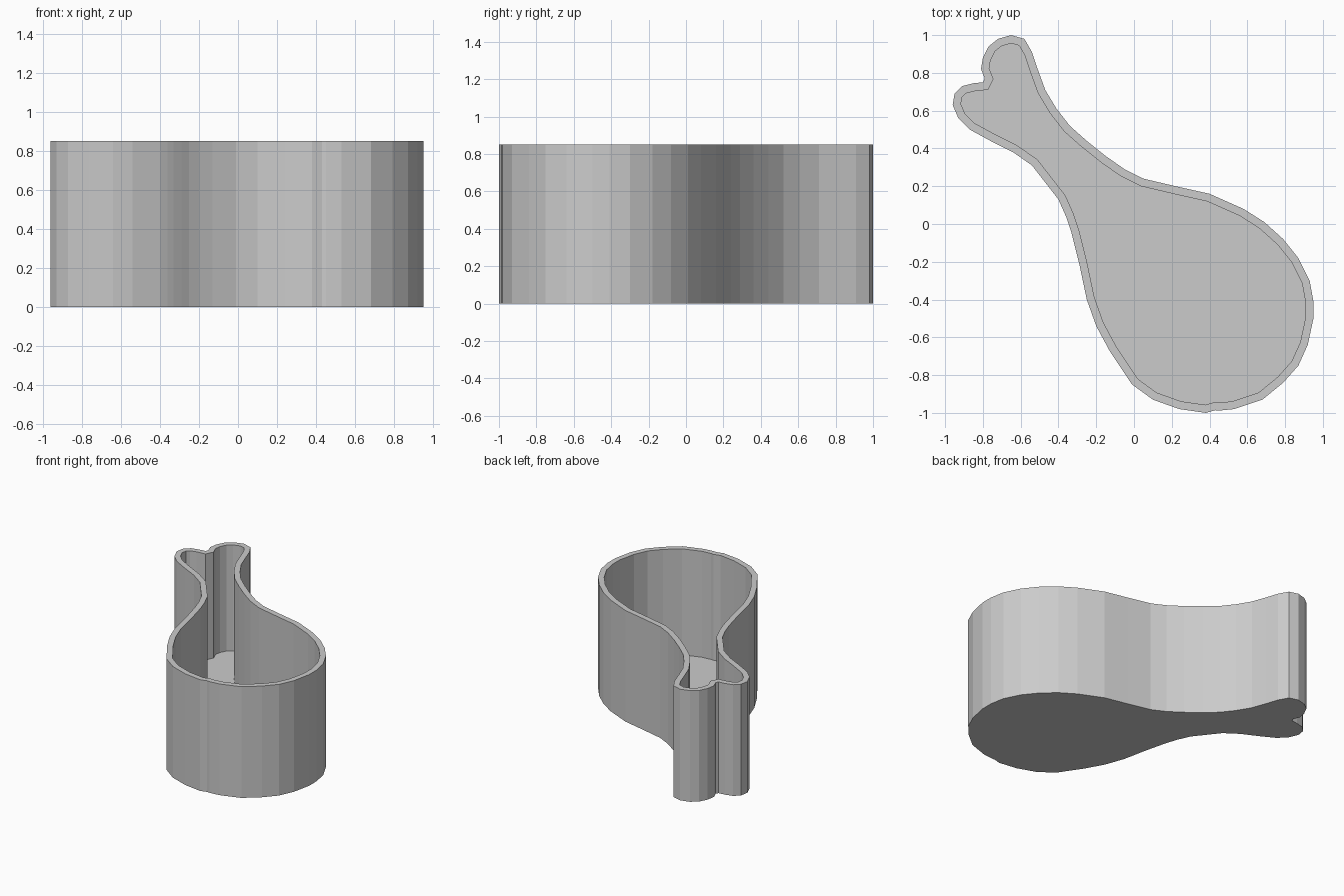
import bpy
import bmesh
from mathutils import Vector

HEIGHT = 0.85
WALL = 0.042
FLOOR = 0.04

# Drumstick outline in hundredths of a unit, clockwise from the tip of the bone
BONE_TIP_TO_MEAT = [(-65, 100), (-58, 98), (-54, 91), (-51, 82), (-47, 71),
                    (-41, 61), (-34, 52), (-25, 44), (-15, 36), (-5, 29)]
MEAT = [(5, 24), (22, 20), (40, 16), (58, 8), (69, 1), (79, -8), (87, -18),
        (93, -30), (95, -41), (95, -50), (92, -64), (87, -75), (79, -84),
        (68, -93), (53, -98), (45, -98.8), (43, -98.6), (38, -100), (24, -98),
        (10, -93), (-1, -85), (-13, -67), (-20, -54), (-25, -40)]
MEAT_TO_BONE = [(-29, -21), (-33, -5), (-36, 4), (-40, 13), (-47, 22),
                (-54, 31), (-64, 38), (-76, 44), (-87, 50)]
BONE_KNOBS = [(-93, 56), (-96, 63), (-95, 69), (-91, 73), (-85, 74.5),
              (-80, 75), (-79, 77), (-81, 82), (-80, 88), (-77, 94), (-72, 98)]


def flat_material(name, colour):
    """Create a plain material with one colour."""
    material = bpy.data.materials.new(name)
    material.use_nodes = True
    material.diffuse_color = colour
    material.node_tree.nodes["Principled BSDF"].inputs["Base Color"].default_value = colour
    return material


def extrude_face(bm, face, distance):
    """Extrude one face vertically and return the moved cap."""
    result = bmesh.ops.extrude_face_region(bm, geom=[face])["geom"]
    verts = [item for item in result if isinstance(item, bmesh.types.BMVert)]
    bmesh.ops.translate(bm, verts=verts, vec=Vector((0, 0, distance)))
    return next(item for item in result if isinstance(item, bmesh.types.BMFace))


def build_container(name, outline, material):
    """Raise the outline, inset its rim and sink the hollow down to the floor."""
    bm = bmesh.new()
    base = bm.faces.new([bm.verts.new((x / 100, y / 100, 0)) for x, y in outline])
    base.normal_update()
    if base.normal.z < 0:
        base.normal_flip()

    # Outer wall, keeping a separate underside
    top = extrude_face(bm, base, HEIGHT)
    if not any(all(v.co.z < FLOOR for v in f.verts) for f in bm.faces):
        bottom_edges = [e for e in bm.edges if all(v.co.z < FLOOR for v in e.verts)]
        bmesh.ops.contextual_create(bm, geom=bottom_edges)
    bm.normal_update()

    # Rim, then the hollow
    bmesh.ops.inset_region(bm, faces=[top], thickness=WALL,
                           use_even_offset=True, use_boundary=True)
    hollow = extrude_face(bm, top, FLOOR - HEIGHT)
    if top.is_valid and top is not hollow:
        bmesh.ops.delete(bm, geom=[top], context="FACES_ONLY")

    bmesh.ops.recalc_face_normals(bm, faces=bm.faces[:])
    mesh = bpy.data.meshes.new(name)
    bm.to_mesh(mesh)
    bm.free()
    mesh.materials.append(material)
    container = bpy.data.objects.new(name, mesh)
    bpy.context.collection.objects.link(container)
    return container


default_cube = bpy.data.objects.get("Cube")
if default_cube:
    bpy.data.objects.remove(default_cube, do_unlink=True)

grey = flat_material("light_grey", (0.6, 0.6, 0.6, 1))
build_container("drumstick_container",
                BONE_TIP_TO_MEAT + MEAT + MEAT_TO_BONE + BONE_KNOBS, grey)
